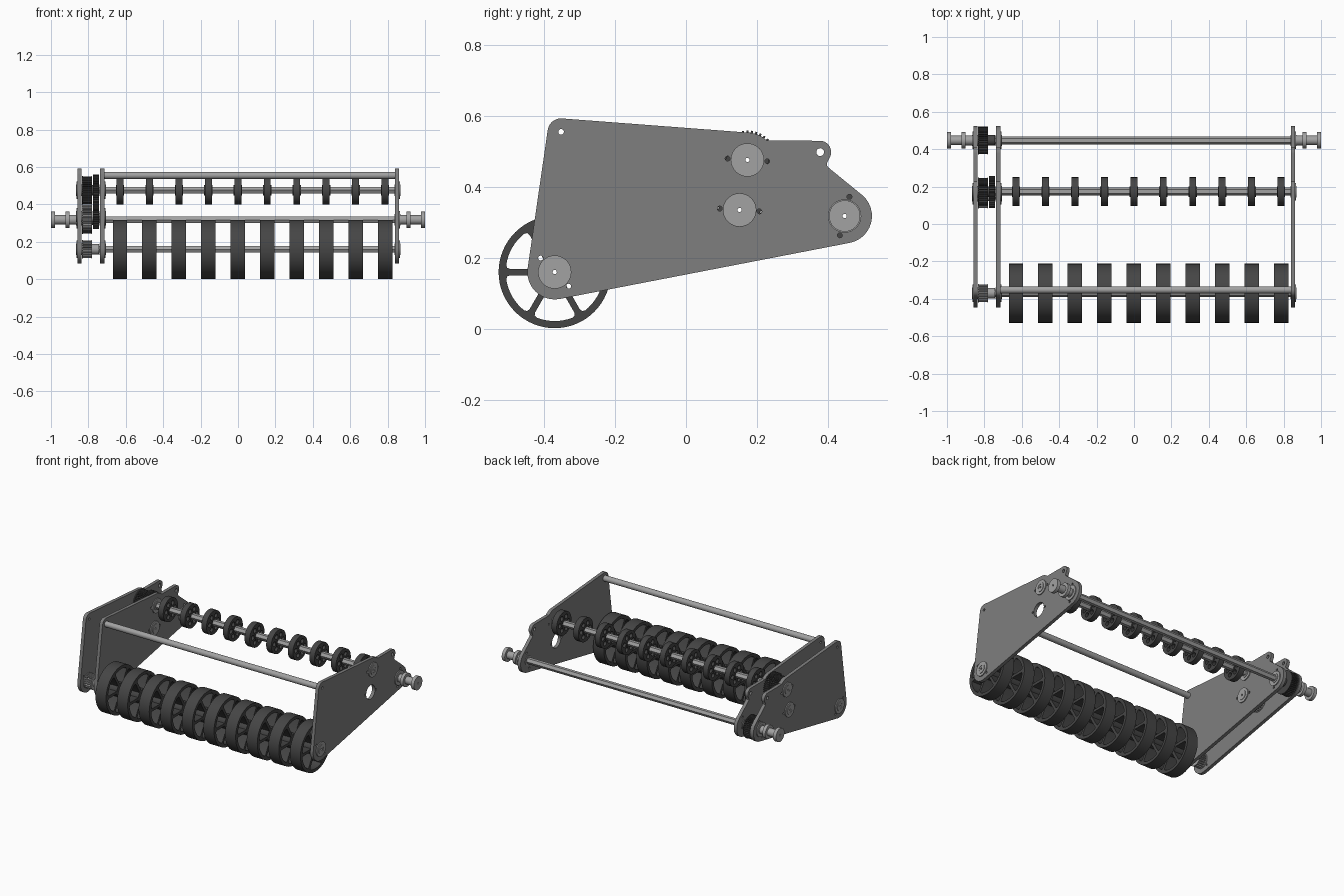
import bpy, bmesh
from math import radians, sin, cos, asin, pi
from mathutils import Matrix

if "Cube" in bpy.data.objects:
    bpy.data.objects.remove(bpy.data.objects["Cube"])


def material(name, v):
    m = bpy.data.materials.new(name)
    m.diffuse_color = (v, v, v, 1)
    m.use_nodes = True
    m.node_tree.nodes["Principled BSDF"].inputs["Base Color"].default_value = m.diffuse_color
    return m


PLATE = material("plate_grey", 0.21)
DARK = material("dark_plastic", 0.06)
METAL = material("light_metal", 0.36)


def arc(cy, cz, r, a0, a1, n=12):
    return [(cy + r * cos(radians(a0 + (a1 - a0) * i / n)),
             cz + r * sin(radians(a0 + (a1 - a0) * i / n))) for i in range(n + 1)]


def circle(r, c=(0, 0), n=32):
    return arc(c[0], c[1], r, 0, 360, n)[:-1]


def teeth(r, n, depth=0.009):
    pts = []
    for i in range(n):
        for f, rr in ((-.32, r - depth), (-.18, r), (.18, r), (.32, r - depth)):
            a = 2 * pi * (i + f) / n
            pts.append((rr * cos(a), rr * sin(a)))
    return pts


def part(name, outlines, x0, x1, mat, at=(0, 0)):
    """Extrude (y, z) outlines along x; inner outlines become holes."""
    cu = bpy.data.curves.new(name, 'CURVE')
    cu.dimensions, cu.fill_mode = '2D', 'BOTH'
    cu.extrude = (x1 - x0) / 2
    for pts in outlines:
        s = cu.splines.new('POLY')
        s.points.add(len(pts) - 1)
        for p, (a, b) in zip(s.points, pts):
            p.co = (a, b, 0, 1)
        s.use_cyclic_u = True
    tmp = bpy.data.objects.new(name + "_profile", cu)
    bpy.context.collection.objects.link(tmp)
    dg = bpy.context.evaluated_depsgraph_get()
    me = bpy.data.meshes.new_from_object(tmp.evaluated_get(dg))
    bpy.data.objects.remove(tmp)
    bpy.data.curves.remove(cu)
    # local (x, y, z) -> world (z, x, y)
    me.transform(Matrix(((0, 0, 1, 0), (1, 0, 0, 0), (0, 1, 0, 0), (0, 0, 0, 1))))
    bm = bmesh.new()
    bm.from_mesh(me)
    bmesh.ops.remove_doubles(bm, verts=bm.verts, dist=1e-5)
    bmesh.ops.recalc_face_normals(bm, faces=bm.faces)
    bm.to_mesh(me)
    bm.free()
    me.materials.clear()
    me.materials.append(mat)
    me.shade_smooth()
    me.set_sharp_from_angle(angle=radians(30))
    ob = bpy.data.objects.new(name, me)
    ob.location = ((x0 + x1) / 2, at[0], at[1])
    bpy.context.collection.objects.link(ob)
    return ob


def repeat(ob, xs):
    ob.location.x = xs[0]
    for x in xs[1:]:
        c = ob.copy()
        c.location.x = x
        bpy.context.collection.objects.link(c)


# Axle positions (y, z) with the angle of their bolt holes
FRONT, UPPER, MID, REAR = (-.37, .16), (.173, .476), (.151, .335), (.447, .318)
AXLES = {"front": (FRONT, 135), "upper": (UPPER, -4), "mid": (MID, -4), "rear": (REAR, 76)}
ROD = (-.352, .555)

# Side plates
outline = (arc(*FRONT, .077, 171.6, 280.7) + arc(*REAR, .077, 280.7, 410.6)
           + [(.402, .454), (.397, .461), (.398, .469)]
           + arc(.377, .498, .032, -30, 90) + arc(*UPPER, .077, 45, 85.6)
           + arc(*ROD, .038, 85.6, 171.6))
small_holes = [circle(.008, ROD, 16), circle(.011, (.378, .498), 16)]
for c, ang in AXLES.values():
    for s in (0, 180):
        a = radians(ang + s)
        small_holes.append(circle(.007, (c[0] + .056 * cos(a), c[1] + .056 * sin(a)), 12))
for name, x, open_mid in (("right_plate", .85, True), ("left_inner_plate", -.726, False),
                          ("left_outer_plate", -.847, False)):
    bores = [circle(.046 if c == MID and open_mid else .03, c) for c, _ in AXLES.values()]
    part(name, [outline] + small_holes + bores, x - .011, x + .011, PLATE)

# Flanged bearings in the plates
for name, (c, _) in AXLES.items():
    for side, x, d in (("right", .85, 1), ("left_inner", -.726, 1), ("left_outer", -.847, -1)):
        if name == "mid" and side == "right":
            continue
        bore = circle(.018)
        f = sorted((x + d * .011, x + d * .017))
        part(f"{name}_bearing_flange_{side}", [circle(.047), circle(.028)], *f, METAL, c)
        b = sorted((x - d * .014, x + d * .02))
        part(f"{name}_bearing_{side}", [circle(.03), bore], *b, METAL, c)

# Hollow hex shafts and round cross rod
hexagon, pin = circle(.021, n=6), circle(.006, n=12)
for name, c, x0, x1 in (("front_shaft", FRONT, -.866, .868), ("upper_shaft", UPPER, -.866, .868),
                        ("mid_shaft", MID, -.866, -.706), ("rear_shaft", REAR, -1, 1)):
    part(name, [hexagon, pin], x0, x1, METAL, c)
part("cross_rod", [circle(.019), circle(.008, n=16)], -.715, .839, METAL, ROD)

# Spools on both ends of the rear shaft
for s, side in ((1, "right"), (-1, "left")):
    for label, r, a, b in (("collar", .026, .867, .902), ("inner_flange", .044, .9, .921),
                           ("core", .025, .92, .979), ("outer_flange", .044, .978, 1)):
        part(f"spool_{label}_{side}", [circle(r), circle(.018)], *sorted((s * a, s * b)), METAL, REAR)


# Spoked front wheels
def window(a, ri, ro, w, ch):
    m = lambda r, k: asin(k / r) * 180 / pi
    mo, mc, mi = m(ro, w + ch), m(ro - ch, w), m(ri, w)
    return (arc(0, 0, ri, a + 60 - mi, a + mi, 5) + arc(0, 0, ro - ch, a + mc, a + mc, 1)[:1]
            + arc(0, 0, ro - ch * .3, a + m(ro, w + ch * .3), a + 60, 1)[:1]
            + arc(0, 0, ro, a + mo, a + 60 - mo, 8)
            + arc(0, 0, ro - ch * .3, a + 60 - m(ro, w + ch * .3), a, 1)[:1]
            + arc(0, 0, ro - ch, a + 60 - mc, a, 1)[:1])


xs = [-.631 + i * .1575 for i in range(10)]
wheel = [circle(.158, n=64), circle(.018)] + [window(a, .047, .138, .009, .012) for a in range(0, 360, 60)]
repeat(part("front_wheel", wheel, -.0385, .0385, DARK, FRONT), xs)

# Small rollers on the upper shaft
holes = [circle(.015, (.045 * cos(i * pi / 3), .045 * sin(i * pi / 3)), 16) for i in range(6)]
repeat(part("upper_roller", [circle(.077, n=48), circle(.018)] + holes, -.0185, .0185, DARK, UPPER), xs)
repeat(part("upper_roller_hub", [circle(.028), circle(.018)], -.022, .022, DARK, UPPER), xs)

# Toothed pulleys with end flanges between the left plates
for name, c, r, n, mat in (("rear", REAR, .073, 36, DARK), ("upper", UPPER, .073, 36, DARK),
                           ("mid", MID, .066, 30, METAL), ("front", FRONT, .047, 20, METAL)):
    bore = circle(.018)
    part(name + "_pulley", [teeth(r, n), bore], -.832, -.782, mat, c)
    for i, x in enumerate((-.834, -.784)):
        part(f"{name}_pulley_flange_{i + 1}", [circle(r + .002, n=40), bore], x, x + .004, mat, c)
    part(name + "_pulley_hub", [circle(.028), bore], -.782, -.742, mat, c)

# Meshing gear pair
for name, c, r, n in (("upper_gear", UPPER, .083, 40), ("mid_gear", MID, .066, 32)):
    part(name, [teeth(r, n, .008), circle(.018)], -.775, -.744, DARK, c)
